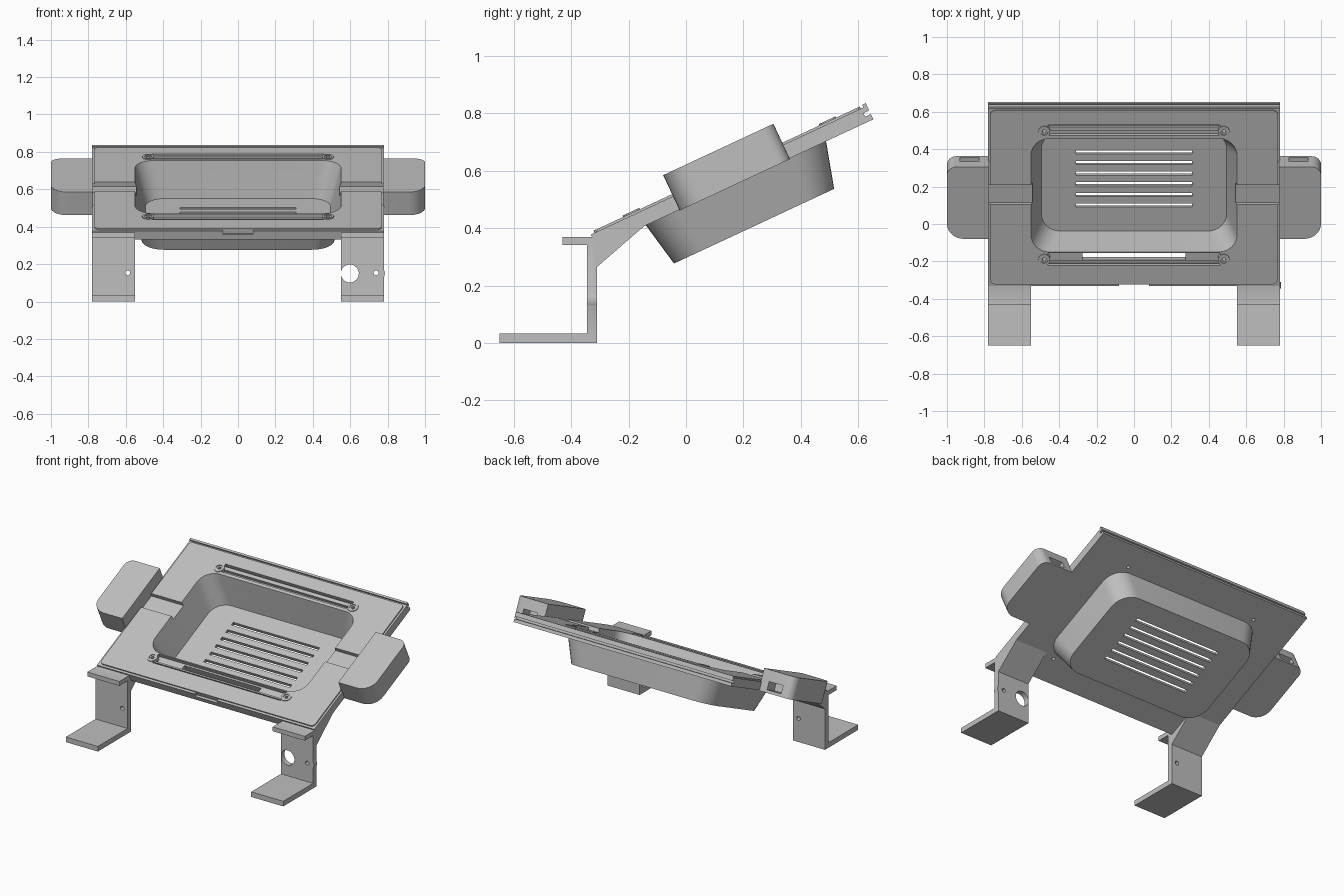
import bpy, bmesh, math
from mathutils import Matrix, Vector

if "Cube" in bpy.data.objects:
    bpy.data.objects.remove(bpy.data.objects["Cube"], do_unlink=True)

grey = bpy.data.materials.new("plain grey")
grey.use_nodes = True
grey.diffuse_color = (0.52, 0.52, 0.52, 1)
grey.node_tree.nodes["Principled BSDF"].inputs["Base Color"].default_value = grey.diffuse_color

# Tilted frame of the tray: x across, y up the slope, z out of the top face
TILT = Matrix.Translation((0, -0.335, 0.385)) @ Matrix.Rotation(math.radians(25), 4, 'X')
FLAT = Matrix.Identity(4)
parts = []


def finish(name, bm, frame):
    bmesh.ops.recalc_face_normals(bm, faces=bm.faces)
    bm.transform(frame)
    mesh = bpy.data.meshes.new(name)
    bm.to_mesh(mesh)
    bm.free()
    mesh.materials.append(grey)
    ob = bpy.data.objects.new(name, mesh)
    bpy.context.collection.objects.link(ob)
    return ob


def outline(x0, x1, y0, y1, radii):
    """Rounded rectangle, corner radii from back-right anticlockwise."""
    pts = []
    corners = [(x1, y1, -1, -1), (x0, y1, 1, -1), (x0, y0, 1, 1), (x1, y0, -1, 1)]
    for i, ((x, y, sx, sy), r) in enumerate(zip(corners, radii)):
        if r == 0:
            pts.append((x, y))
            continue
        for k in range(9):
            a = math.radians(90 * i + 90 * k / 8)
            pts.append((x + sx * r + r * math.cos(a), y + sy * r + r * math.sin(a)))
    return pts


def loft(name, low, high, z0, z1, frame=TILT):
    bm = bmesh.new()
    a = [bm.verts.new((x, y, z0)) for x, y in low]
    b = [bm.verts.new((x, y, z1)) for x, y in high]
    bm.faces.new(a)
    bm.faces.new(b)
    for i in range(len(a)):
        j = (i + 1) % len(a)
        bm.faces.new((a[i], a[j], b[j], b[i]))
    return finish(name, bm, frame)


def block(name, x0, x1, y0, y1, z0, z1, radii=(0, 0, 0, 0), frame=TILT):
    shape = outline(x0, x1, y0, y1, radii)
    return loft(name, shape, shape, z0, z1, frame)


def disc(name, x, y, r, z0, z1, frame=TILT):
    bm = bmesh.new()
    place = Matrix.Translation((x, y, (z0 + z1) / 2))
    bmesh.ops.create_cone(bm, cap_ends=True, segments=32, radius1=r, radius2=r,
                          depth=z1 - z0, matrix=place)
    return finish(name, bm, frame)


def combine(ob, tools, operation, keep=False):
    """Apply booleans and discard the tools."""
    for tool in tools:
        mod = ob.modifiers.new("shape", 'BOOLEAN')
        mod.operation, mod.object, mod.solver = operation, tool, 'EXACT'
    graph = bpy.context.evaluated_depsgraph_get()
    mesh = bpy.data.meshes.new_from_object(ob.evaluated_get(graph))
    ob.modifiers.clear()
    ob.data = mesh
    if not keep:
        for tool in tools:
            bpy.data.objects.remove(tool, do_unlink=True)
    return ob


# Basin cavity, widening upward, shared by the plate and the basin
cavity = loft("cavity", outline(-0.495, 0.495, 0.235, 0.82, [0.1] * 4),
              outline(-0.565, 0.565, 0.197, 0.887, [0.1] * 4), -0.2, 0.05)

# Plate with a raised panel, a lip along its back edge and four screw bosses
plate = block("plate", -0.78, 0.78, 0, 1.062, -0.06, -0.008)
panel = block("panel", -0.768, 0.768, 0.014, 1.038, -0.03, 0, [0.025] * 4)
lip = block("lip", -0.78, 0.78, 1.048, 1.062, -0.03, 0.002)
combine(plate, [panel, lip], 'UNION')
cuts = [
    block("front_recess", -0.46, 0.46, 0.125, 0.198, -0.024, 0.02),
    block("front_slot", -0.275, 0.275, 0.147, 0.187, -0.1, 0.02),
    block("back_recess", -0.46, 0.46, 0.893, 0.955, -0.024, 0.02),
    block("edge_groove", -0.9, 0.9, 1.04, 1.1, -0.04, -0.026),
    block("front_notch", -0.08, 0.08, -0.1, 0.014, -0.03, 0.02),
]
for s in (-1, 1):
    x0, x1 = sorted((s * 0.52, s * 0.8))
    cuts.append(block("side_channel", x0, x1, 0.485, 0.6, -0.025, 0.02))
combine(plate, cuts, 'DIFFERENCE')
combine(plate, [cavity], 'DIFFERENCE', keep=True)
parts.append(plate)

# Thin ribs inside the recesses
for name, y0, y1 in (("front_rib", 0.134, 0.144), ("back_rib", 0.916, 0.94)):
    parts.append(block(name, -0.455, 0.455, y0, y1, -0.03, -0.004))

for s in (-1, 1):
    for y in (0.16, 0.915):
        boss = disc("screw_boss", s * 0.48, y, 0.032, -0.055, 0.005)
        sink = disc("sink", s * 0.48, y, 0.02, -0.004, 0.02)
        hole = disc("hole", s * 0.48, y, 0.01, -0.1, 0.02)
        combine(plate, [hole], 'DIFFERENCE', keep=True)
        parts.append(combine(boss, [sink, hole], 'DIFFERENCE'))

# Tapered basin with slits through the floor
basin = loft("basin", outline(-0.515, 0.515, 0.22, 0.836, [0.12] * 4),
             outline(-0.56, 0.56, 0.187, 0.881, [0.12] * 4), -0.222, -0.058)
slits = [block("slit", -0.31, 0.31, y - 0.011, y + 0.011, -0.3, -0.15)
         for y in [0.387 + 0.0625 * i for i in range(6)]]
combine(basin, [cavity] + slits, 'DIFFERENCE')
parts.append(basin)

# Side handles with a pocket in the back face
for s, side in ((-1, "right"), (1, "left")):
    x0, x1 = sorted((s * 0.775, s * 1.0))
    radii = (0.05, 0, 0, 0.09) if s > 0 else (0, 0.05, 0.09, 0)
    handle = block(side + "_handle", x0, x1, 0.316, 0.74, -0.063, 0.073, radii)
    x0, x1 = sorted((s * 0.83, s * 0.93))
    pocket = block("pocket", x0, x1, 0.66, 0.8, -0.045, 0.005)
    parts.append(combine(handle, [pocket], 'DIFFERENCE'))

# Bracket legs: side profile (depth, height) swept across the width
PROFILE = [(-0.65, 0), (-0.31, 0), (-0.31, 0.265), (-0.14, 0.412), (-0.16, 0.435),
           (-0.32, 0.37), (-0.43, 0.37), (-0.43, 0.342), (-0.345, 0.342),
           (-0.345, 0.033), (-0.65, 0.033)]
SWEEP = Matrix(((0, 0, 1, 0), (1, 0, 0, 0), (0, 1, 0, 0), (0, 0, 0, 1)))
FACING = Matrix.Rotation(math.radians(90), 4, 'X')   # local z points to the front
for s, side in ((-1, "right"), (1, "left")):
    x0, x1 = sorted((s * 0.55, s * 0.78))
    leg = loft(side + "_leg", PROFILE, PROFILE, x0, x1, SWEEP)
    screw_x = 0.738 if s > 0 else -0.59
    holes = [disc("screw_hole", screw_x, 0.153, 0.013, 0.25, 0.4, FACING)]
    if s > 0:
        bump = disc("bump", screw_x, 0.15, 0.047, 0.311, 0.344, FACING)
        combine(leg, [bump], 'UNION')
        holes.append(disc("cable_hole", 0.598, 0.15, 0.048, 0.25, 0.4, FACING))
    parts.append(combine(leg, holes, 'DIFFERENCE'))

# Smooth the curved walls, keep the edges crisp
bpy.ops.object.select_all(action='DESELECT')
for ob in parts:
    ob.select_set(True)
bpy.context.view_layer.objects.active = plate
bpy.ops.object.shade_smooth_by_angle(angle=math.radians(30))
